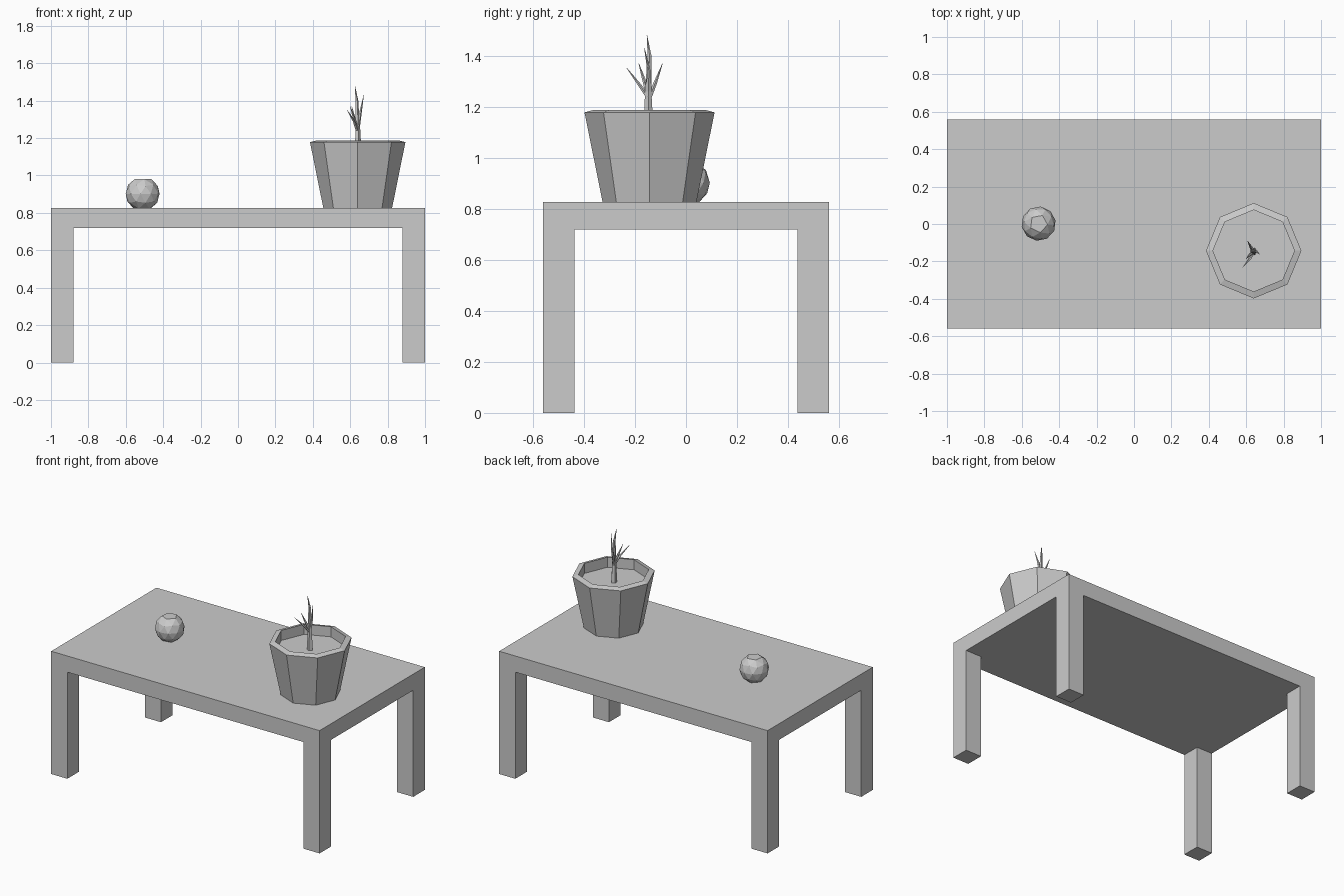
import bpy, bmesh, math
from mathutils import Vector, Matrix

if "Cube" in bpy.data.objects:
    bpy.data.objects.remove(bpy.data.objects["Cube"])

GREY = bpy.data.materials.new("plain grey")
GREY.diffuse_color = (0.6, 0.6, 0.6, 1)
GREY.use_nodes = True
GREY.node_tree.nodes["Principled BSDF"].inputs["Base Color"].default_value = GREY.diffuse_color


def finish(bm, name):
    bmesh.ops.recalc_face_normals(bm, faces=bm.faces[:])
    mesh = bpy.data.meshes.new(name)
    bm.to_mesh(mesh)
    bm.free()
    mesh.materials.append(GREY)
    obj = bpy.data.objects.new(name, mesh)
    bpy.context.collection.objects.link(obj)
    return obj


def extrude_down(bm, faces, dz):
    out = bmesh.ops.extrude_face_region(bm, geom=faces)["geom"]
    moved = [g for g in out if isinstance(g, bmesh.types.BMVert)]
    bmesh.ops.translate(bm, verts=moved, vec=(0, 0, dz))
    return [g for g in out if isinstance(g, bmesh.types.BMFace)]


# table: one slab with the four corner cells extruded into legs
bm = bmesh.new()
xs, ys = (-1, -0.88, 0.88, 1), (-0.56, -0.437, 0.437, 0.56)
grid = [[bm.verts.new((x, y, 0.827)) for y in ys] for x in xs]
cells = [bm.faces.new((grid[i][j], grid[i + 1][j], grid[i + 1][j + 1], grid[i][j + 1]))
         for i in range(3) for j in range(3)]
top = bmesh.ops.duplicate(bm, geom=cells)
under = extrude_down(bm, cells, -0.109)
bmesh.ops.delete(bm, geom=[f for f in cells if f.is_valid], context='FACES')
corners = [f for f in under if abs(f.calc_center_median().x) > 0.9
           and abs(f.calc_center_median().y) > 0.45]
extrude_down(bm, corners, -0.718)
bmesh.ops.delete(bm, geom=[f for f in corners if f.is_valid], context='FACES')
bmesh.ops.remove_doubles(bm, verts=bm.verts[:], dist=1e-4)
bmesh.ops.dissolve_limit(bm, angle_limit=0.01, verts=bm.verts[:], edges=bm.edges[:])
finish(bm, "table")

# pot: eight-sided profile with sloped rim and sunken soil
bm = bmesh.new()
rings = []
for r, z in ((0.184, 0.827), (0.255, 1.178), (0.218, 1.188), (0.218, 1.12)):
    rings.append([bm.verts.new((0.64 + r * math.cos(k * math.pi / 4),
                                -0.143 + r * math.sin(k * math.pi / 4), z)) for k in range(8)])
for a, b in zip(rings, rings[1:]):
    for k in range(8):
        bm.faces.new((a[k], a[(k + 1) % 8], b[(k + 1) % 8], b[k]))
bm.faces.new(rings[0])
bm.faces.new(rings[-1])
finish(bm, "pot")

# ball: low-poly sphere with flat pentagons at both poles
bm = bmesh.new()
bmesh.ops.create_icosphere(bm, subdivisions=2, radius=0.092)
poles = [v for v in bm.verts if abs(v.co.z) > 0.09]
bmesh.ops.dissolve_verts(bm, verts=poles)
bmesh.ops.transform(bm, verts=bm.verts[:], matrix=Matrix.Translation((-0.51, 0.002, 0.902))
                    @ Matrix.Rotation(math.radians(-7), 4, 'Z'))
finish(bm, "ball")


# plant: tapered five-sided stem and branches
def branch(name, path, sides=5):
    bm = bmesh.new()
    rings = []
    for x, y, z, r in path:
        rings.append([bm.verts.new((x + r * math.cos(math.tau * k / sides),
                                    y + r * math.sin(math.tau * k / sides), z))
                      for k in range(sides)])
    for a, b in zip(rings, rings[1:]):
        for k in range(sides):
            bm.faces.new((a[k], a[(k + 1) % sides], b[(k + 1) % sides], b[k]))
    bm.faces.new(rings[0])
    bm.faces.new(rings[-1])
    finish(bm, name)


branch("stem", [(0.64, -0.147, 1.12, 0.020), (0.64, -0.148, 1.24, 0.014),
                (0.637, -0.146, 1.32, 0.011), (0.635, -0.143, 1.40, 0.008),
                (0.625, -0.153, 1.48, 0.001)])
branch("right_branch", [(0.642, -0.148, 1.26, 0.010), (0.655, -0.145, 1.34, 0.007),
                        (0.672, -0.163, 1.43, 0.001)])
branch("front_branch", [(0.638, -0.150, 1.24, 0.010), (0.620, -0.185, 1.29, 0.008),
                        (0.582, -0.232, 1.352, 0.001)])
branch("back_branch", [(0.640, -0.146, 1.23, 0.010), (0.625, -0.122, 1.29, 0.008),
                       (0.608, -0.092, 1.37, 0.001)])
branch("left_branch", [(0.638, -0.150, 1.25, 0.009), (0.618, -0.166, 1.31, 0.007),
                       (0.60, -0.185, 1.37, 0.001)])
